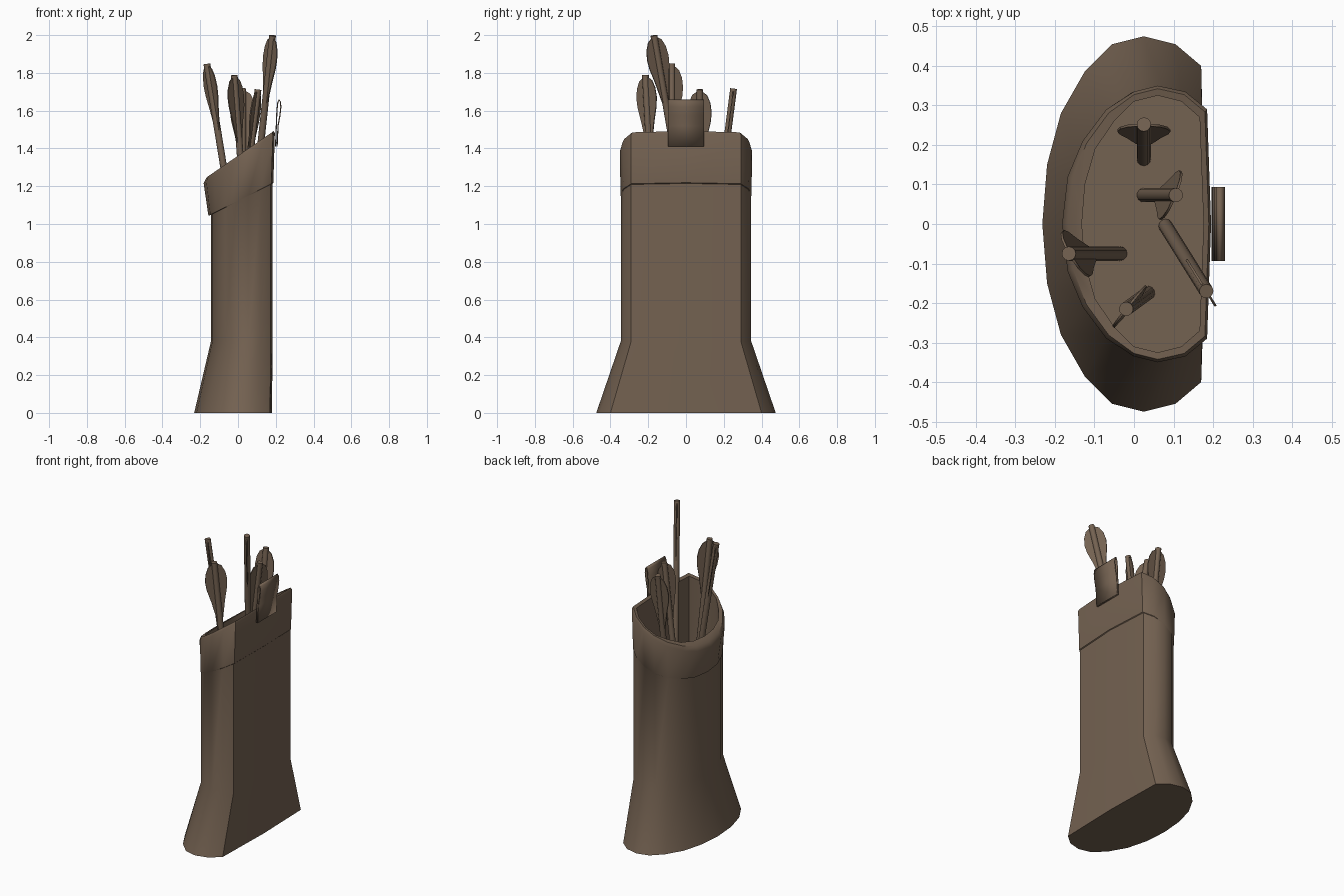
import bpy, bmesh, math
from mathutils import Vector

if "Cube" in bpy.data.objects:
    bpy.data.objects.remove(bpy.data.objects["Cube"])

leather = bpy.data.materials.new("brown leather")
leather.diffuse_color = (0.175, 0.122, 0.083, 1)
leather.use_nodes = True
leather.node_tree.nodes["Principled BSDF"].inputs["Base Color"].default_value = leather.diffuse_color


def finish(bm, name, angle=35):
    bmesh.ops.recalc_face_normals(bm, faces=bm.faces[:])
    me = bpy.data.meshes.new(name)
    bm.to_mesh(me)
    bm.free()
    ob = bpy.data.objects.new(name, me)
    bpy.context.collection.objects.link(ob)
    me.materials.append(leather)
    bpy.ops.object.select_all(action='DESELECT')
    bpy.context.view_layer.objects.active = ob
    ob.select_set(True)
    bpy.ops.object.shade_smooth_by_angle(angle=math.radians(angle))
    return ob


# D-shaped half outlines, from the flat back (+x) round to the front (-x)
BASE = [(.18, 0), (.17, .40), (.105, .455), (.025, .475), (-.055, .455),
        (-.125, .385), (-.185, .28), (-.22, .15), (-.232, 0)]
TUBE = [(.183, 0), (.172, .29), (.12, .33), (.055, .345), (-.01, .33),
        (-.068, .28), (-.11, .2), (-.135, .11), (-.143, 0)]
RIM = [(.195, 0), (.185, .29), (.13, .335), (.06, .35), (0, .335),
       (-.07, .29), (-.13, .21), (-.168, .12), (-.182, 0)]
INNER = [(.176, 0), (.166, .27), (.12, .31), (.06, .325), (0, .31),
         (-.05, .26), (-.098, .19), (-.124, .1), (-.132, 0)]


def ring(half, zf):
    full = half + [(x, -y) for x, y in half[-2:0:-1]]
    return [(x, y, zf(x)) for x, y in full]


def mix(a, b, t):
    return [(p[0] + (q[0] - p[0]) * t, p[1] + (q[1] - p[1]) * t) for p, q in zip(a, b)]


def slant(z0, slope):
    return lambda x: z0 + slope * (x + .14)


def loft(bm, rings):
    vs = [[bm.verts.new(p) for p in r] for r in rings]
    n = len(vs[0])
    for a, b in zip(vs, vs[1:]):
        for i in range(n):
            bm.faces.new((a[i], a[(i + 1) % n], b[(i + 1) % n], b[i]))
    bm.faces.new(vs[0])
    bm.faces.new(vs[-1])


# quiver: flared foot, straight tube, slanted collar, inner wall and floor
bm = bmesh.new()
loft(bm, [
    ring(BASE, lambda x: 0),
    ring(TUBE, lambda x: .38),
    ring(TUBE, slant(1.05, .51)),
    ring(mix(TUBE, RIM, .35), slant(1.052, .51)),
    ring(RIM, slant(1.245, .70)),
    ring(mix(RIM, INNER, .3), slant(1.265, .69)),
    ring(INNER, slant(1.262, .69)),
    ring(INNER, lambda x: 1.05),
])
finish(bm, "quiver_body")


# arrows: a round shaft with one leaf-shaped feather plate
LEAF = [(.015, .02), (.03, .042), (.07, .06), (.12, .067), (.17, .062),
        (.25, .042), (.36, .02)]


def arrow(i, base, tip, d):
    base, tip = Vector(base), Vector(tip)
    axis = (tip - base).normalized()
    side = Vector((d[0], d[1], 0))
    side = (side - axis * side.dot(axis)).normalized()
    nrm = axis.cross(side)
    bm = bmesh.new()
    n = 12
    loft(bm, [[c + .018 * (side * math.cos(k * math.tau / n) + nrm * math.sin(k * math.tau / n))
               for k in range(n)] for c in (base, tip)])
    finish(bm, f"arrow_shaft_{i}")
    outline = LEAF + [(a, -w) for a, w in reversed(LEAF)]
    bm = bmesh.new()
    loft(bm, [[tip - axis * a + side * w + nrm * t for a, w in outline] for t in (-.003, .003)])
    finish(bm, f"arrow_feather_{i}")


for i, args in enumerate([
    ((.025, .165, 1.05), (.025, .252, 1.717), (1, 0)),
    ((-.035, -.075, 1.05), (-.165, -.075, 1.848), (.5, -.86)),
    ((.08, -.005, 1.05), (.183, -.17, 1.998), (.53, -.85)),
    ((.025, .073, 1.05), (.106, .073, 1.712), (.38, .92)),
    ((.035, -.175, 1.05), (-.02, -.215, 1.788), (.62, .78)),
]):
    arrow(i + 1, *args)

# strap loop: folded band on the flat back
PATH = [(.199, 1.41), (.202, 1.5), (.206, 1.6), (.211, 1.645), (.217, 1.657),
        (.224, 1.648), (.227, 1.62), (.222, 1.575), (.212, 1.52), (.207, 1.41)]
bm = bmesh.new()
rows = [[bm.verts.new((x, y, z)) for y in (-.094, .094)] for x, z in PATH]
for a, b in zip(rows, rows[1:]):
    bm.faces.new((a[0], a[1], b[1], b[0]))
strap = finish(bm, "strap_loop")
mod = strap.modifiers.new("thickness", 'SOLIDIFY')
mod.thickness = .006
mod.offset = 0
